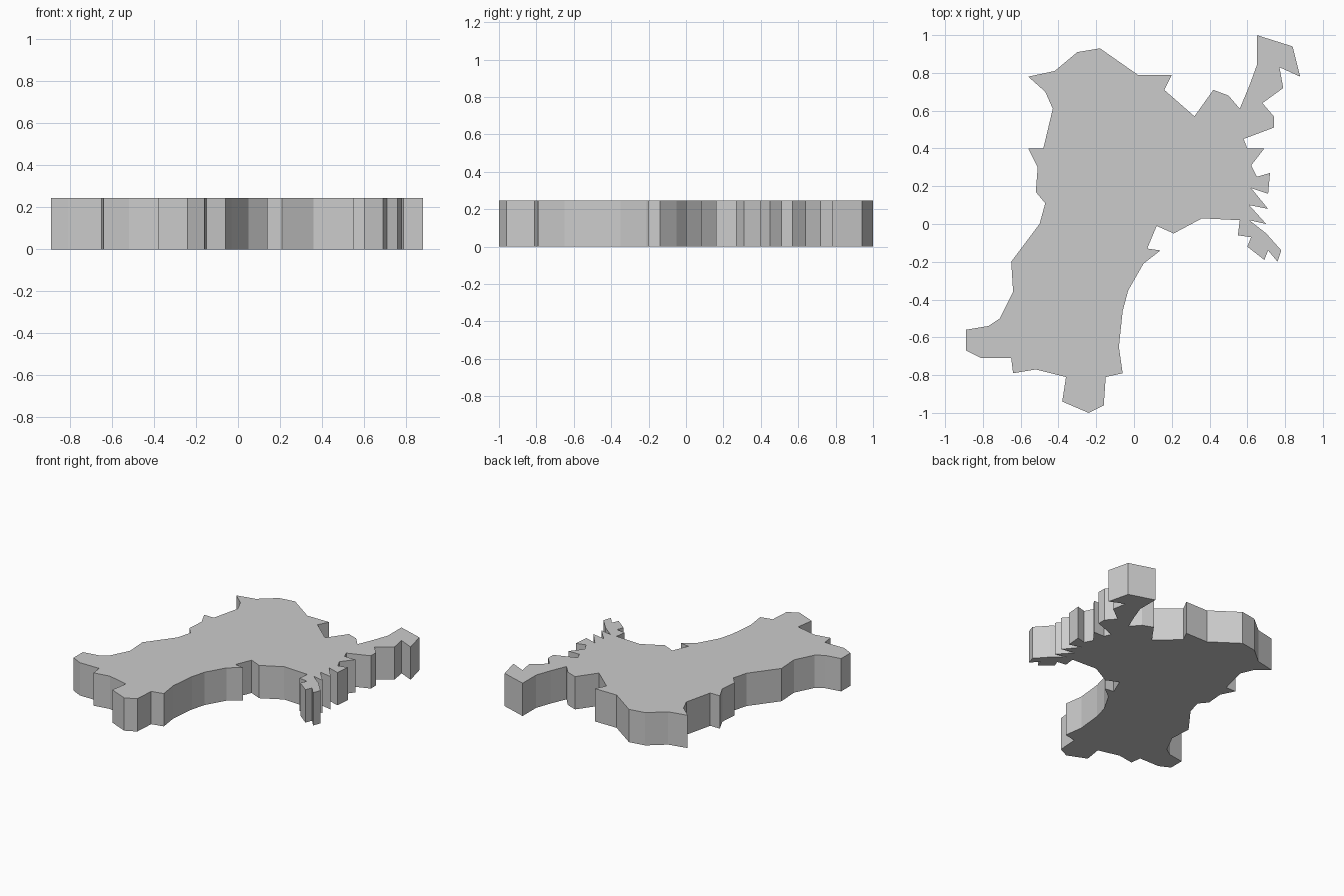
import bpy
import bmesh

THICKNESS = 0.245

# Outline of the slab, clockwise from the north-east tip (75 points at most)
OUTLINE = [
    # ragged east edge
    (.65, 1), (.84, .94), (.88, .78), (.77, .83), (.79, .72), (.68, .64),
    (.74, .57), (.74, .51), (.58, .45), (.60, .40), (.69, .40), (.62, .31),
    (.65, .25), (.72, .27), (.71, .16), (.62, .19), (.71, .08), (.61, .10),
    (.70, .0), (.61, .02), (.70, -.05), (.78, -.14), (.76, -.20),
    (.71, -.14), (.69, -.19), (.60, -.12), (.62, -.07), (.55, -.06), (.56, .02),
    # bay and south
    (.36, .03), (.21, -.05), (.12, -.01), (.07, -.13), (.14, -.14),
    (.05, -.21), (-.03, -.35), (-.06, -.46), (-.08, -.65), (-.06, -.79),
    (-.15, -.81), (-.16, -.96), (-.24, -1), (-.38, -.94), (-.36, -.81),
    (-.52, -.77), (-.64, -.79), (-.65, -.71), (-.81, -.71), (-.89, -.67),
    (-.89, -.56), (-.77, -.54),
    # west edge
    (-.71, -.50), (-.64, -.36), (-.65, -.20), (-.50, .0), (-.47, .11),
    (-.52, .17), (-.51, .30), (-.56, .40), (-.48, .40), (-.43, .61),
    (-.47, .70), (-.56, .78), (-.42, .81),
    # north edge
    (-.30, .91), (-.18, .93), (.02, .79), (.20, .79), (.16, .71),
    (.32, .57), (.42, .71), (.50, .68), (.56, .61), (.61, .73), (.65, .84),
]

# Flat slab: one outline face pulled straight up
bm = bmesh.new()
base = bm.faces.new([bm.verts.new((x, y, 0)) for x, y in OUTLINE])
result = bmesh.ops.extrude_face_region(bm, geom=[base], use_keep_orig=True)
top_verts = [v for v in result["geom"] if isinstance(v, bmesh.types.BMVert)]
bmesh.ops.translate(bm, verts=top_verts, vec=(0, 0, THICKNESS))
bmesh.ops.triangulate(bm, faces=[f for f in bm.faces if len(f.verts) > 4])
bmesh.ops.recalc_face_normals(bm, faces=bm.faces)

mesh = bpy.data.meshes.new("map_slab")
bm.to_mesh(mesh)
bm.free()
bpy.context.collection.objects.link(bpy.data.objects.new("map_slab", mesh))
